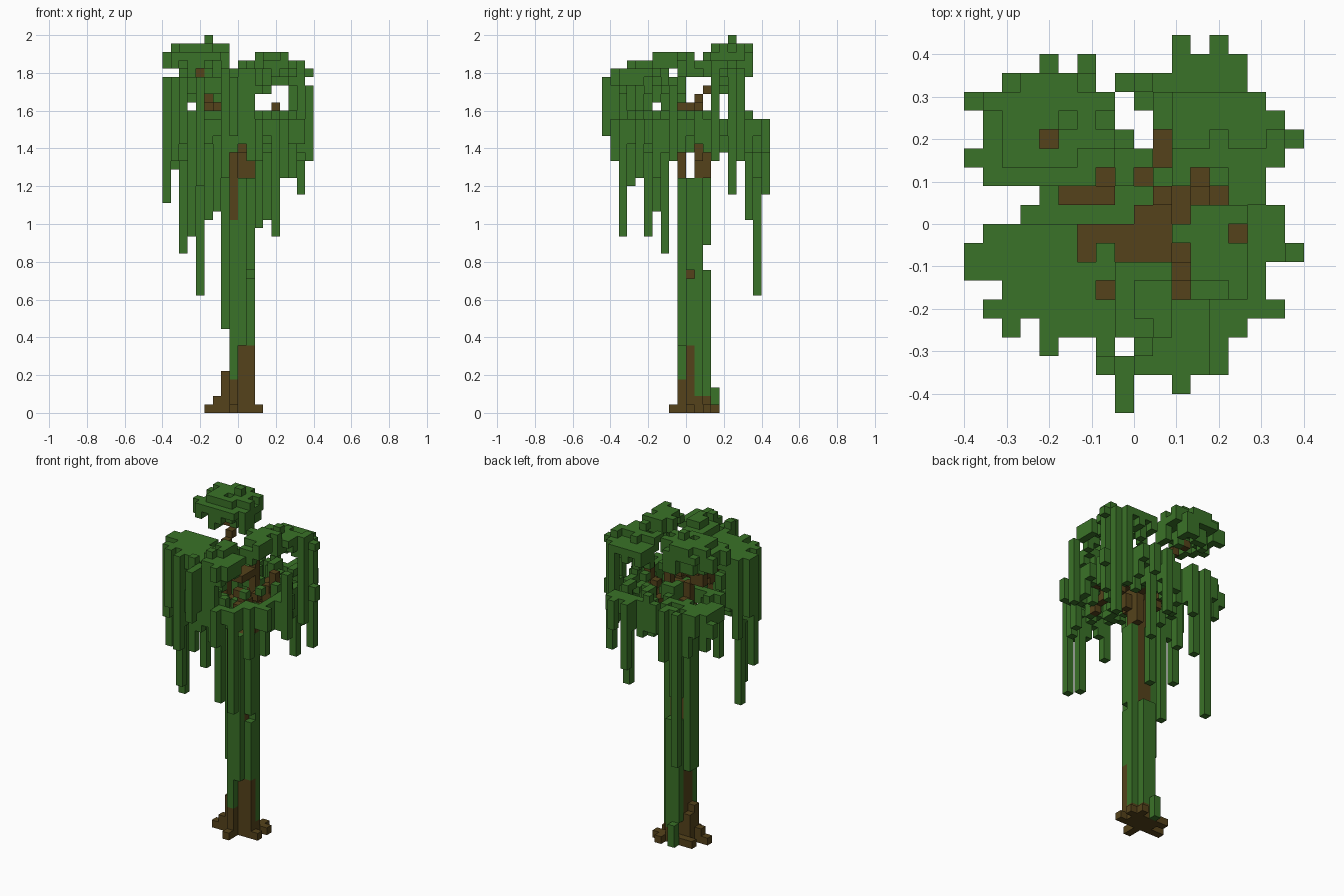
import bpy, bmesh, random
from mathutils import Vector

random.seed(7)
S = 2 / 45                       # edge of one block
cube = bpy.data.objects.get("Cube")
if cube:
    bpy.data.objects.remove(cube, do_unlink=True)


def material(name, rgb):
    m = bpy.data.materials.new(name)
    m.use_nodes = True
    m.diffuse_color = (*rgb, 1)
    m.node_tree.nodes["Principled BSDF"].inputs["Base Color"].default_value = (*rgb, 1)
    return m


GREEN = material("leaf green", (0.042, 0.168, 0.021))
BROWN = material("bark brown", (0.09, 0.055, 0.011))

parts = {}                       # part name -> (material, set of blocks)
taken = set()


def put(part, mat, i, j, k_low, k_high=None):
    """Stack blocks in one column from k_low to k_high."""
    for k in range(k_low, (k_low if k_high is None else k_high) + 1):
        if (i, j, k) not in taken:
            taken.add((i, j, k))
            parts.setdefault(part, (mat, set()))[1].add((i, j, k))


def line(part, mat, a, b):
    """Chain of blocks from a to b."""
    a, b = Vector(a), Vector(b)
    n = int(max(abs(c) for c in b - a))
    for t in range(n + 1):
        put(part, mat, *(round(c) for c in a.lerp(b, t / n)))


# Roots scattered around the foot
for i, j in [(-4, 0), (-3, 0), (-3, 2), (-2, 2), (-1, -2), (2, 0), (2, 2), (1, 2), (1, 3), (-1, 2)]:
    put("roots", BROWN, i, j, 0)
put("roots", BROWN, -3, 0, 1)
put("roots", BROWN, 0, 2, 0, 1)
put("roots", BROWN, -2, 0, 0, 4)
put("roots", BROWN, -2, 1, 0, 3)
put("root_moss", GREEN, -1, 3, 0, 2)

# Trunk: bark core that steps back near the top
for i in (-1, 0):
    for j in (0, 1):
        put("trunk", BROWN, i, j, 0, 27 + 4 * j)
for i, j, low, high in [(-1, -1, 0, 3), (-1, -1, 23, 32), (1, 0, 0, 7), (1, 1, 0, 1),
                        (1, 2, 28, 31), (1, 1, 28, 33)]:
    put("trunk", BROWN, i, j, low, high)

# Moss strips climbing the trunk
for i, j, low, high in [(-2, 0, 10, 27), (-2, 1, 10, 27), (-1, -1, 4, 22), (0, -1, 8, 27),
                        (1, 0, 8, 15), (1, 0, 17, 27), (1, 1, 2, 27), (0, 2, 2, 16),
                        (-1, 2, 20, 27), (-1, 2, 3, 16)]:
    put("trunk_moss", GREEN, i, j, low, high)

# Branches reaching to each clump of leaves
for a, b in [((-1, 1, 31), (-3, 1, 37)), ((-4, 1, 37), (-2, 1, 37)), ((-4, 2, 38), (-5, 4, 40)),
             ((-1, -1, 32), (-4, -2, 37)), ((0, -1, 31), (2, -4, 35)), ((2, -4, 33), (2, -5, 32)),
             ((1, -2, 32), (1, 4, 32)), ((1, -2, 36), (1, 1, 36)), ((1, 1, 33), (1, 1, 37)),
             ((2, 1, 30), (4, 1, 36)), ((-1, 1, 30), (-4, 5, 33))]:
    line("branches", BROWN, a, b)

# Crown footprint: first and last column of each row, from back to front
ROWS = [(2, 4), (-5, 5), (-7, 5), (-9, 6), (-8, 7), (-8, 8), (-9, 7), (-8, 6), (-5, 6),
        (-6, 7), (-8, 7), (-9, 8), (-9, 6), (-7, 6), (-8, 7), (-7, 5), (-5, 4), (-2, 4),
        (-1, 2), (-1, -1)]
GAPS = {(3, 9), (-4, 8), (-2, 8), (-1, 8), (0, 8), (1, 8), (-2, 7), (-1, 6), (-1, 5), (0, 5),
        (0, 4), (-6, -6), (-4, -7), (-3, -7), (-1, -7), (0, -9), (1, -9)}
crown = {(i, 9 - r) for r, (first, last) in enumerate(ROWS)
         for i in range(first, last + 1)} - GAPS

# Bare wood showing between the leaves: first column, last column, row
bare = {(i, j) for first, last, j in
        [(-5, -5, 4), (1, 1, 4), (1, 1, 3), (-2, -2, 2), (0, 0, 2), (3, 3, 2), (-4, -3, 1),
         (1, 4, 1), (0, 2, 0), (-3, 1, -1), (5, 5, -1), (-3, -3, -2), (-1, 2, -2),
         (2, 2, -3), (-2, -2, -4), (2, 2, -4)]
        for i in range(first, last + 1)}

# Leaf clumps: centre, peak block, drop per block of distance, lowest and highest top
DOMES = {"high_clump": (-5, 5, 44.2, 0.45, 41, 43), "low_leaves": (0, 4, 35, 0.1, 34, 35),
         "left_clump": (-5, -2, 40, 0.2, 39, 39), "right_clump": (4, -1, 42.7, 0.35, 40, 42),
         "front_clump": (1, -5, 41.6, 0.45, 39, 41)}


def clump_at(i, j):
    if i <= -2 and 2 <= j <= 7:
        return "high_clump"
    if i <= -2 and -7 <= j < 0:
        return "left_clump"
    if 2 <= i and -4 <= j <= 6 and (i <= 5 or j >= 1):
        return "right_clump"
    return "front_clump" if j < -2 and i <= 3 else "low_leaves"


def is_edge(i, j):
    return any((i + a, j + b) not in crown for a, b in ((1, 0), (-1, 0), (0, 1), (0, -1)))


def is_open(i, j):
    """Lines along which one can look through between the upper and lower leaves."""
    return i in (-6, -3, 2, 5) or j in (-4, 2)


def dome_top(clump, i, j):
    ci, cj, peak, slope, lowest, highest = DOMES[clump]
    d = ((i - ci) ** 2 + (j - cj) ** 2) ** 0.5
    return min(highest, max(lowest, round(peak - slope * d - random.random() * 0.7)))


for i, j in sorted(crown):
    clump = clump_at(i, j)
    edge = is_edge(i, j)
    if (i, j) in bare:
        if clump == "high_clump" and j > 2:
            put("branches", BROWN, i, j, 40)
        else:
            put("branches", BROWN, i, j, 36 if -4 <= i <= 1 and -2 <= j <= 1 else 33)
        continue
    top = dome_top(clump, i, j)
    if clump == "high_clump":
        # Ragged underside, with the low layer carrying on beneath
        put(clump, GREEN, i, j, min(top, random.choice((40, 41, 42)) if i > -8 else 41), top)
        if j > 2 and random.random() < 0.85:
            low = random.randint(29, 33) if edge else 33
            put("low_leaves", GREEN, i, j, low, random.choice((33, 34, 34)))
    elif clump == "low_leaves":
        outer = edge and abs(j) + abs(i) > 5
        put(clump, GREEN, i, j, random.randint(30, 33) if outer else random.choice((33, 34)), top)
        if i == 8:
            put(clump, GREEN, i, j, 33, 38)
    elif edge and (clump != "right_clump" or j >= 3) and not is_open(i, j) and random.random() < 0.8:
        # Curtain hanging from the rim of a clump
        put(clump, GREEN, i, j, 33 if i == 8 else random.randint(30, 34), top)
    else:
        # Leaf pad above, loose leaves below
        put(clump, GREEN, i, j, random.choice((top - 2, top - 1, top - 1, top)), top)
        if edge:
            put("low_leaves", GREEN, i, j, random.randint(30, 33), random.choice((34, 35)))
        elif random.random() < 0.55:
            low = random.randint(31, 35)
            put("low_leaves", GREEN, i, j, low, min(35, low + random.randint(0, 1)))

# Top sprig of the high clump
put("high_clump", GREEN, -4, 5, 42, 44)

# Long hanging vines: column and lowest block
for i, j, low in [(-5, 8, 14), (-7, -3, 19), (-6, -5, 21), (4, -8, 21), (-9, -3, 25),
                  (7, 5, 26), (2, 9, 26), (4, 9, 31), (3, 7, 23), (2, -8, 22),
                  (-4, 7, 23), (-5, -7, 27), (-1, -10, 33), (2, -9, 30), (5, -6, 28),
                  (6, -4, 28), (-8, -1, 29), (-3, 8, 28), (-2, -8, 28), (-3, -4, 24)]:
    low_roof = is_open(i, j) or clump_at(i, j) in ("high_clump", "low_leaves")
    put("vines", GREEN, i, j, low, 34 if low_roof else 38)

# Turn every part into a mesh of its outer block faces
SIDES = [Vector(v) for v in ((1, 0, 0), (-1, 0, 0), (0, 1, 0), (0, -1, 0), (0, 0, 1), (0, 0, -1))]
for name, (mat, blocks) in parts.items():
    bm = bmesh.new()
    for cell in sorted(blocks):
        centre = Vector(cell) + Vector((0.5, 0.5, 0.5))
        for n in SIDES:
            if tuple(int(c) for c in Vector(cell) + n) in taken:
                continue
            u = Vector((n.y, n.z, n.x))
            v = n.cross(u)
            corners = [centre + (n + u * a + v * b) / 2
                       for a, b in ((-1, -1), (1, -1), (1, 1), (-1, 1))]
            bm.faces.new([bm.verts.new(p * S) for p in corners])
    bmesh.ops.remove_doubles(bm, verts=bm.verts, dist=S / 100)
    # Merge flush faces into larger panels
    bmesh.ops.dissolve_limit(bm, angle_limit=0.01, verts=bm.verts, edges=bm.edges)
    mesh = bpy.data.meshes.new(name)
    bm.to_mesh(mesh)
    bm.free()
    mesh.materials.append(mat)
    bpy.context.collection.objects.link(bpy.data.objects.new(name, mesh))
